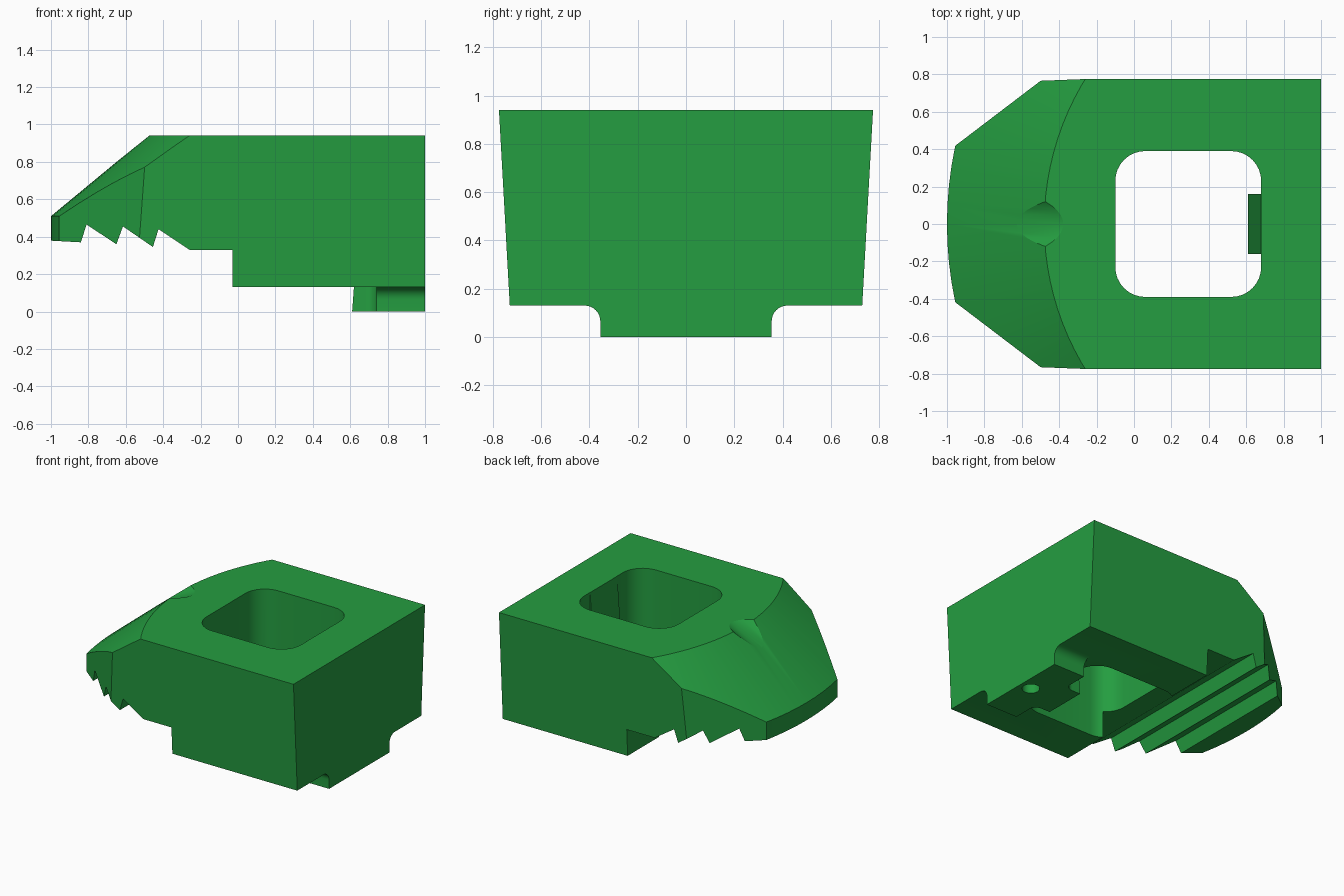
import bpy, bmesh, math
from mathutils import Matrix

old = bpy.data.objects.get("Cube")
if old:
    bpy.data.objects.remove(old, do_unlink=True)

green = bpy.data.materials.new("jaw_green")
green.use_nodes = True
green.diffuse_color = (0.018, 0.34, 0.052, 1)
green.node_tree.nodes["Principled BSDF"].inputs["Base Color"].default_value = green.diffuse_color


def finish(name, bm):
    bmesh.ops.recalc_face_normals(bm, faces=bm.faces)
    mesh = bpy.data.meshes.new(name)
    bm.to_mesh(mesh)
    bm.free()
    mesh.materials.append(green)
    obj = bpy.data.objects.new(name, mesh)
    bpy.context.collection.objects.link(obj)
    return obj


def prism(name, points, axis, lo, hi):
    """Extrude a 2D outline along an axis from lo to hi."""
    place = {"x": lambda a, b, t: (t, a, b),
             "y": lambda a, b, t: (a, t, b),
             "z": lambda a, b, t: (a, b, t)}[axis]
    bm = bmesh.new()
    ends = [[bm.verts.new(place(a, b, t)) for a, b in points] for t in (lo, hi)]
    for ring in ends:
        bm.faces.new(ring)
    n = len(points)
    for i in range(n):
        j = (i + 1) % n
        bm.faces.new((ends[0][i], ends[0][j], ends[1][j], ends[1][i]))
    return finish(name, bm)


def arc(cx, cy, r, start, end, steps=8):
    angles = [math.radians(start + (end - start) * i / steps) for i in range(steps + 1)]
    return [(cx + r * math.cos(a), cy + r * math.sin(a)) for a in angles]


def mirrored(half):
    """Close a half outline by reflecting its second coordinate."""
    return half + [(a, -b) for a, b in reversed(half)]


def combine(target, tool, operation):
    mod = target.modifiers.new("combine", "BOOLEAN")
    mod.operation, mod.solver, mod.object = operation, "EXACT", tool
    bpy.context.view_layer.objects.active = target
    bpy.ops.object.modifier_apply(modifier=mod.name)
    bpy.data.objects.remove(tool, do_unlink=True)


# Toothed side profile
jaw = prism("clamp_jaw", [
    (1.1, 0.13), (1.1, 1.05), (-1.2, 1.05), (-1.2, 0.39), (-0.84, 0.37), (-0.81, 0.465),
    (-0.65, 0.36), (-0.615, 0.455), (-0.455, 0.345), (-0.425, 0.44), (-0.26, 0.33),
    (-0.03, 0.33), (-0.03, 0.13)], "y", -1, 1)

# Rear tongue with filleted flanks
flank = [(y, z) for y, z in arc(0.42, 0.065, 0.065, 90, 180)]
half = [(0.42, 0.25)] + flank + [(0.355, -0.1)]
tongue = prism("tongue", half + [(-y, z) for y, z in reversed(half)], "x", 0.74, 1.1)
combine(jaw, tongue, "UNION")

# Rounded through window
hx, hy, r = 0.39, 0.39, 0.16
window = []
for sx, sy, a in ((1, 1, 0), (-1, 1, 90), (-1, -1, 180), (1, -1, 270)):
    window += arc(0.29 + sx * (hx - r), sy * (hy - r), r, a, a + 90)
combine(jaw, prism("window_cutter", window, "z", -0.5, 1.5), "DIFFERENCE")

# Sloped tab inside the window and the fillets joining it to the tongue
tab = prism("tab", [(0.603, -0.1), (0.687, 1.05), (0.8, 1.05), (0.8, -0.1)], "y", -0.16, 0.16)
combine(jaw, tab, "UNION")
web = prism("tab_fillets", mirrored(arc(0.682, 0.22, 0.06, -88, 0) + [(0.78, 0.22)]), "z", -0.1, 0.3)
combine(jaw, web, "UNION")

# Tapered sides, flat top, base and back
trim = prism("side_trim", [(0.723, 0), (0.775, 0.94), (-0.775, 0.94), (-0.723, 0)], "x", -1.5, 1)
combine(jaw, trim, "INTERSECT")

# Angled nose cheeks
slope = 0.35 / 0.46
cheek = [(-1.3, 0.415 - 0.34 * slope), (0, 0.765 + 0.5 * slope), (1.5, 0.765 + 0.5 * slope)]
combine(jaw, prism("cheek_trim", mirrored(cheek), "z", -0.5, 1.5), "INTERSECT")

# Round nose with conical top bevel, centred on the back face
bm = bmesh.new()
rings = []
for radius, z in ((2, -0.5), (2, 0.51), (1.48, 0.94), (1.286, 1.1)):
    rings.append([bm.verts.new((1 + x, y, z)) for x, y in arc(0, 0, radius, 0, 357, 119)])
bm.faces.new(rings[0])
bm.faces.new(rings[-1])
for low, high in zip(rings, rings[1:]):
    for i in range(len(low)):
        j = (i + 1) % len(low)
        bm.faces.new((low[i], low[j], high[j], high[i]))
combine(jaw, finish("nose_trim", bm), "INTERSECT")


def drill(name, radius, depth, matrix):
    bm = bmesh.new()
    bmesh.ops.create_cone(bm, cap_ends=True, segments=48, radius1=radius,
                          radius2=radius, depth=depth, matrix=matrix)
    combine(jaw, finish(name, bm), "DIFFERENCE")


# Scooped groove across the bevel edge
tilt = math.radians(26)
rad = 0.19
centre = (-0.505 - rad * math.sin(tilt), 0, 0.878 + rad * math.cos(tilt))
drill("groove_cutter", rad, 1.2,
      Matrix.Translation(centre) @ Matrix.Rotation(math.pi / 2 - tilt, 4, "Y"))

# Blind hole under the tongue
drill("blind_hole_cutter", 0.06, 0.4, Matrix.Translation((0.91, 0, 0)))

bpy.ops.object.select_all(action="DESELECT")
jaw.select_set(True)
bpy.context.view_layer.objects.active = jaw
bpy.ops.object.shade_smooth_by_angle(angle=math.radians(20))
